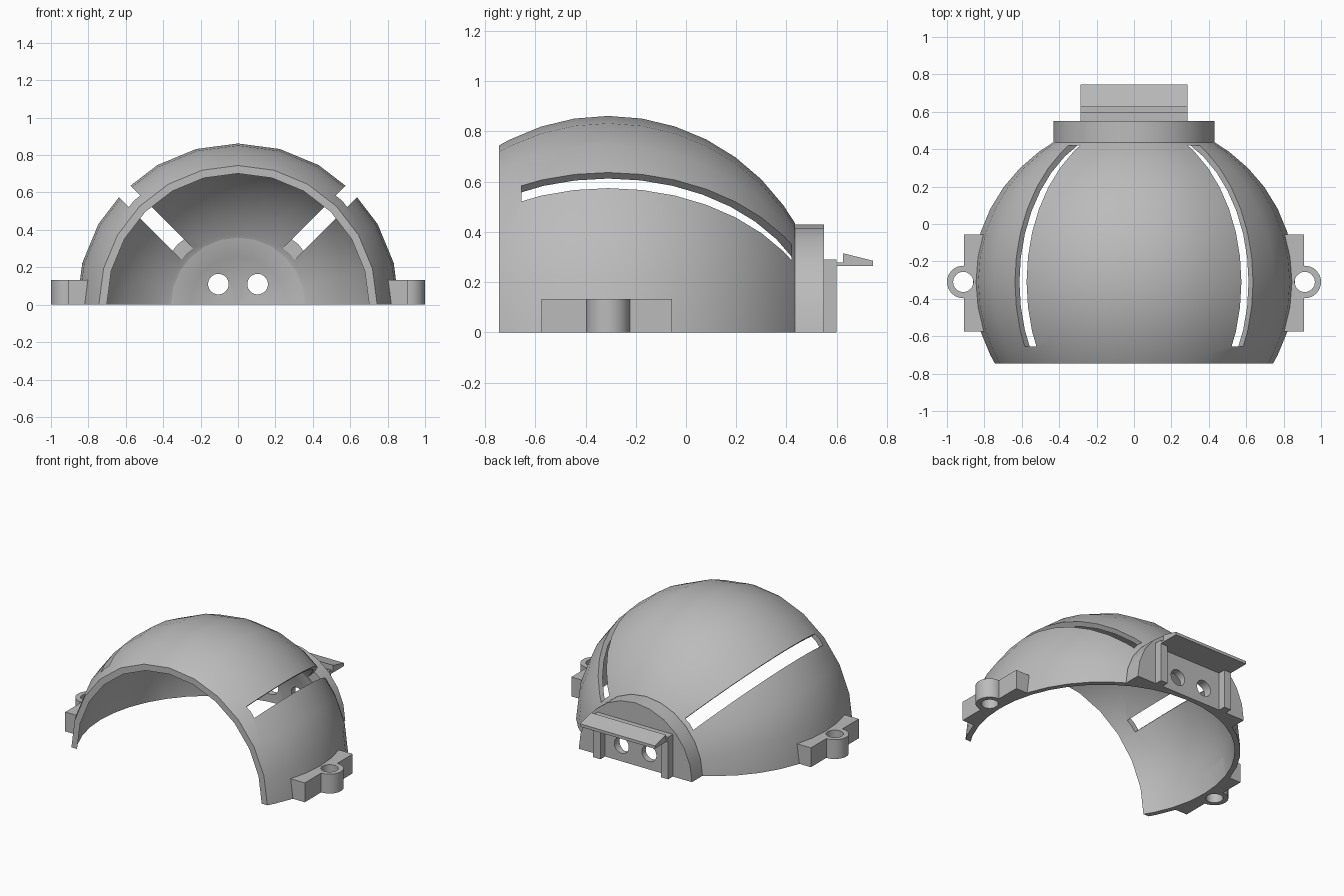
import bpy, bmesh, math
from mathutils import Matrix

if "Cube" in bpy.data.objects:
    bpy.data.objects.remove(bpy.data.objects["Cube"], do_unlink=True)

CY = -0.31               # sphere centre along y
R_OUT, R_IN = 0.862, 0.828
FRONT, COLLAR, BACK = -0.745, 0.435, 0.55

grey = bpy.data.materials.new("plain grey")
grey.use_nodes = True
grey.diffuse_color = (0.5, 0.5, 0.5, 1)
grey.node_tree.nodes["Principled BSDF"].inputs["Base Color"].default_value = (0.5, 0.5, 0.5, 1)


def make(name, bm):
    bmesh.ops.recalc_face_normals(bm, faces=bm.faces)
    mesh = bpy.data.meshes.new(name)
    bm.to_mesh(mesh)
    bm.free()
    mesh.materials.append(grey)
    obj = bpy.data.objects.new(name, mesh)
    bpy.context.collection.objects.link(obj)
    return obj


def half_revolve(name, profile, steps=12):
    """Solid upper half of a (y, radius) profile turned about the y axis."""
    bm = bmesh.new()
    angles = [math.pi * i / steps for i in range(steps + 1)]
    rings = [[bm.verts.new((r * math.cos(a), y, r * math.sin(a))) for a in angles]
             for y, r in profile]
    for a, b in zip(rings, rings[1:]):
        for i in range(steps):
            bm.faces.new((a[i], a[i + 1], b[i + 1], b[i]))
    bm.faces.new(rings[0])
    bm.faces.new(rings[-1])
    bm.faces.new([r[0] for r in rings] + [r[-1] for r in reversed(rings)])
    return make(name, bm)


def box(name, x, y, z, turn=0):
    """Box from (min, max) ranges, optionally turned about the y axis."""
    bm = bmesh.new()
    bmesh.ops.create_cube(bm, size=1)
    for v in bm.verts:
        v.co = [lo + (c + 0.5) * (hi - lo) for c, (lo, hi) in zip(v.co, (x, y, z))]
    bm.transform(Matrix.Rotation(turn, 4, 'Y'))
    return make(name, bm)


def cylinder(name, radius, depth, centre, along_y=False):
    bm = bmesh.new()
    bmesh.ops.create_cone(bm, cap_ends=True, segments=32, radius1=radius,
                          radius2=radius, depth=depth)
    if along_y:
        bm.transform(Matrix.Rotation(math.pi / 2, 4, 'X'))
    bm.transform(Matrix.Translation(centre))
    return make(name, bm)


def prism(name, outline, half_width):
    """Side outline of (y, z) points stretched along x."""
    bm = bmesh.new()
    face = bm.faces.new([bm.verts.new((-half_width, y, z)) for y, z in outline])
    new = bmesh.ops.extrude_face_region(bm, geom=[face], use_keep_orig=True)["geom"]
    verts = [g for g in new if isinstance(g, bmesh.types.BMVert)]
    bmesh.ops.translate(bm, verts=verts, vec=(2 * half_width, 0, 0))
    return make(name, bm)


def combine(obj, other, operation='DIFFERENCE', keep=False):
    mod = obj.modifiers.new("combine", 'BOOLEAN')
    mod.operation, mod.solver, mod.object = operation, 'EXACT', other
    bpy.context.view_layer.objects.active = obj
    bpy.ops.object.modifier_apply(modifier=mod.name)
    if not keep:
        bpy.data.objects.remove(other, do_unlink=True)


# Hollow of the dome, shared by every part that touches it
sphere = bmesh.new()
bmesh.ops.create_uvsphere(sphere, u_segments=24, v_segments=20, radius=R_IN)
sphere.transform(Matrix.Translation((0, CY, 0)) @ Matrix.Rotation(math.pi / 2, 4, 'X'))
hollow = make("hollow_cutter", sphere)
hollow.hide_render = True

# Dome shell with an open front
ring_ys = [FRONT] + [CY + R_OUT * math.sin(math.radians(9 * i)) for i in range(-3, 7)] + [COLLAR]
dome = half_revolve("dome_shell", [(y, math.sqrt(R_OUT ** 2 - (y - CY) ** 2)) for y in ring_ys])
combine(dome, hollow, keep=True)

# Two long slots at 45 degrees
for side in (-1, 1):
    combine(dome, box("slot_cutter", (-0.044, 0.044), (-0.655, 0.42), (0.3, 1.1),
                      side * math.pi / 4))

# Rear collar with two round holes
collar = half_revolve("rear_collar", [(COLLAR, 0.43), (BACK, 0.43)])
combine(collar, hollow, keep=True)
for side in (-1, 1):
    combine(collar, cylinder("hole_cutter", 0.055, 0.5, (side * 0.105, 0.5, 0.11), True))

# Side mounting lugs with screw holes
lugs = []
for side, word in ((-1, "right"), (1, "left")):
    lug = box(word + "_lug", sorted((side * 0.75, side * 0.91)), (-0.575, -0.055), (0, 0.133))
    combine(lug, cylinder("boss", 0.087, 0.133, (side * 0.913, CY, 0.0665)), 'UNION')
    combine(lug, cylinder("screw_cutter", 0.054, 0.4, (side * 0.913, CY, 0.0665)))
    combine(lug, hollow, keep=True)
    lugs.append(lug)

# Rear clip: two rails and a hooked bar
rails = [box(word + "_rail", sorted((side * 0.23, side * 0.285)), (BACK, 0.6), (0, 0.265))
         for side, word in ((-1, "right"), (1, "left"))]
hook = prism("clip_hook", [(BACK, 0.265), (0.745, 0.265), (0.745, 0.285), (0.625, 0.315),
                           (0.625, 0.278), (0.6, 0.278), (0.6, 0.29), (BACK, 0.29)], 0.285)

bpy.data.objects.remove(hollow, do_unlink=True)

# Smooth round surfaces, crisp edges
bpy.ops.object.select_all(action='DESELECT')
for obj in [dome, collar, hook] + lugs + rails:
    obj.select_set(True)
bpy.context.view_layer.objects.active = dome
bpy.ops.object.shade_smooth_by_angle(angle=math.radians(30))
